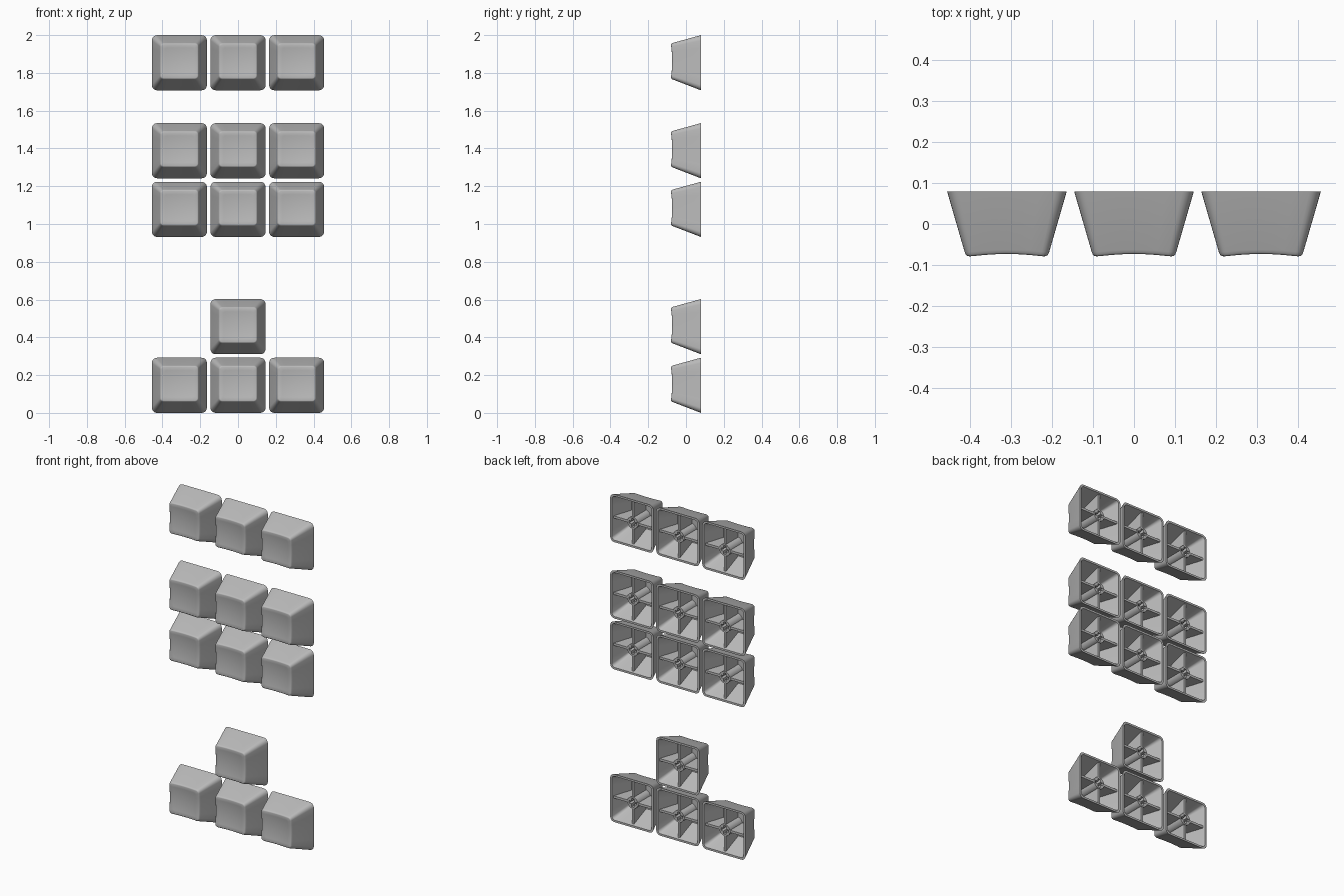
import bpy, bmesh, math

if "Cube" in bpy.data.objects:
    bpy.data.objects.remove(bpy.data.objects["Cube"])

PITCH = 0.3105      # spacing of one key unit
HALF = 0.146        # half width of a key at its open back
BACK = 0.079

plastic = bpy.data.materials.new("grey plastic")
plastic.diffuse_color = (0.5, 0.5, 0.5, 1)
plastic.use_nodes = True
plastic.node_tree.nodes["Principled BSDF"].inputs["Base Color"].default_value = plastic.diffuse_color


def rounded_rect(hx, hz, r, cz):
    """Outline with rounded corners and subdivided sides."""
    pts = []
    corners = [(1, 1, 0), (-1, 1, 90), (-1, -1, 180), (1, -1, 270)]
    for sx, sz, a0 in corners:
        for i in range(6):
            a = math.radians(a0 + 18 * i)
            pts.append((sx * (hx - r) + r * math.cos(a), sz * (hz - r) + r * math.sin(a)))
    out = []
    for i, p in enumerate(pts):
        out.append(p)
        if i % 6 == 5:
            q = pts[(i + 1) % len(pts)]
            for k in range(1, 6):
                t = k / 6
                out.append((p[0] + (q[0] - p[0]) * t, p[1] + (q[1] - p[1]) * t))
    return [(x, z + cz) for x, z in out]


def finish(bm, name):
    bmesh.ops.recalc_face_normals(bm, faces=bm.faces[:])
    me = bpy.data.meshes.new(name)
    bm.to_mesh(me)
    bm.free()
    return me


def make_shell():
    """Hollow tapered cap with a dished front."""
    bm = bmesh.new()
    rings = []
    shift = 0.008

    def dish_ring(hx, hz, r, scale, dy):
        ring = []
        for x, z in rounded_rect(hx, hz, r, 0):
            u, v = x / hx * scale, z / hz * scale
            y = -0.0665 - 0.0068 * (u * u + v * v) + dy
            ring.append(bm.verts.new((x * scale, y, z * scale + shift)))
        rings.append(ring)

    def flat_ring(h, r, y, hz=None, cz=0):
        rings.append([bm.verts.new((x, y, z)) for x, z in rounded_rect(h, hz or h, r, cz)])

    # dished front face, then the softened edge
    for s in (0.2, 0.4, 0.6, 0.8, 1):
        dish_ring(0.095, 0.089, 0.014, s, 0)
    dish_ring(0.0985, 0.0925, 0.0165, 1, 0.001)
    dish_ring(0.101, 0.095, 0.018, 1, 0.004)
    dish_ring(0.1035, 0.0975, 0.019, 1, 0.010)
    # outer wall, back rim, inner wall and inner ceiling
    flat_ring(HALF, 0.028, BACK)
    flat_ring(HALF - 0.012, 0.019, BACK)
    flat_ring(0.092, 0.012, -0.05, 0.087, 0.007)

    for a, b in zip(rings, rings[1:]):
        n = len(a)
        for i in range(n):
            j = (i + 1) % n
            bm.faces.new((a[i], a[j], b[j], b[i]))
    bm.faces.new(rings[-1])
    mid = bm.verts.new((0, -0.0665, shift))
    n = len(rings[0])
    for i in range(n):
        bm.faces.new((mid, rings[0][i], rings[0][(i + 1) % n]))
    return finish(bm, "keycap_shell")


def make_ribs():
    """Four plates from the stem to the walls, tapering with the cap."""
    bm = bmesh.new()
    t = 0.007
    for along_x in (True, False):
        for side in (-1, 1):
            vs = []
            for y, far, cz in ((-0.052, 0.097, 0.007), (0.068, 0.137, 0)):
                for d, w in ((0.028, -t), (0.028, t), (far, t), (far, -t)):
                    if along_x:
                        vs.append(bm.verts.new((side * d, y, w)))
                    else:
                        off = cz if d == far else 0
                        vs.append(bm.verts.new((w, y, side * d + off)))
            bm.faces.new(vs[:4])
            bm.faces.new(vs[4:])
            for i in range(4):
                j = (i + 1) % 4
                bm.faces.new((vs[i], vs[j], vs[4 + j], vs[4 + i]))
    return finish(bm, "keycap_ribs")


def make_stem():
    """Round post with a cross-shaped socket."""
    bm = bmesh.new()
    a, b = 0.026, 0.008
    quarter = [(a, -b), (a, b), (b, b)]
    cross = []
    for k in range(4):
        c, s = round(math.cos(k * math.pi / 2)), round(math.sin(k * math.pi / 2))
        cross += [(x * c - z * s, x * s + z * c) for x, z in quarter]
    # add an outer point at each cross point's angle, plus four between
    outer = []
    for k in range(4):
        for deg in (-17, 17, 45):
            ang = math.radians(90 * k + deg)
            outer.append((0.036 * math.cos(ang), 0.036 * math.sin(ang)))
    # split each segment so the outside is round
    inner_f, outer_f = [], []
    for i in range(12):
        j = (i + 1) % 12
        a0 = math.atan2(outer[i][1], outer[i][0])
        a1 = math.atan2(outer[j][1], outer[j][0])
        if a1 < a0:
            a1 += 2 * math.pi
        for t in (0, 0.5):
            ang = a0 + (a1 - a0) * t
            outer_f.append((0.036 * math.cos(ang), 0.036 * math.sin(ang)))
            inner_f.append(tuple(cross[i][k] * (1 - t) + cross[j][k] * t for k in (0, 1)))
    loops = []
    for pts, y in ((outer_f, -0.052), (outer_f, 0.071), (inner_f, 0.071), (inner_f, -0.03)):
        loops.append([bm.verts.new((x, y, z)) for x, z in pts])
    n = len(outer_f)
    for p, q in zip(loops, loops[1:]):
        for i in range(n):
            j = (i + 1) % n
            bm.faces.new((p[i], p[j], q[j], q[i]))
    bm.faces.new(loops[0])
    bm.faces.new(loops[-1])
    return finish(bm, "keycap_stem")


parts = [make_shell(), make_ribs(), make_stem()]

# key grid: (column, row in key units)
layout = [(c, r) for r in (0, 3, 4, 5.5) for c in (-1, 0, 1)] + [(0, 1)]

for me in parts:
    me.materials.append(plastic)
    for i, (c, r) in enumerate(layout):
        ob = bpy.data.objects.new(f"{me.name}_{i + 1}", me)
        ob.location = (c * PITCH, 0, HALF + r * PITCH)
        bpy.context.collection.objects.link(ob)
        if i == 0:
            # shade the shared mesh once
            bpy.ops.object.select_all(action='DESELECT')
            ob.select_set(True)
            bpy.context.view_layer.objects.active = ob
            bpy.ops.object.shade_smooth_by_angle(angle=math.radians(35))
